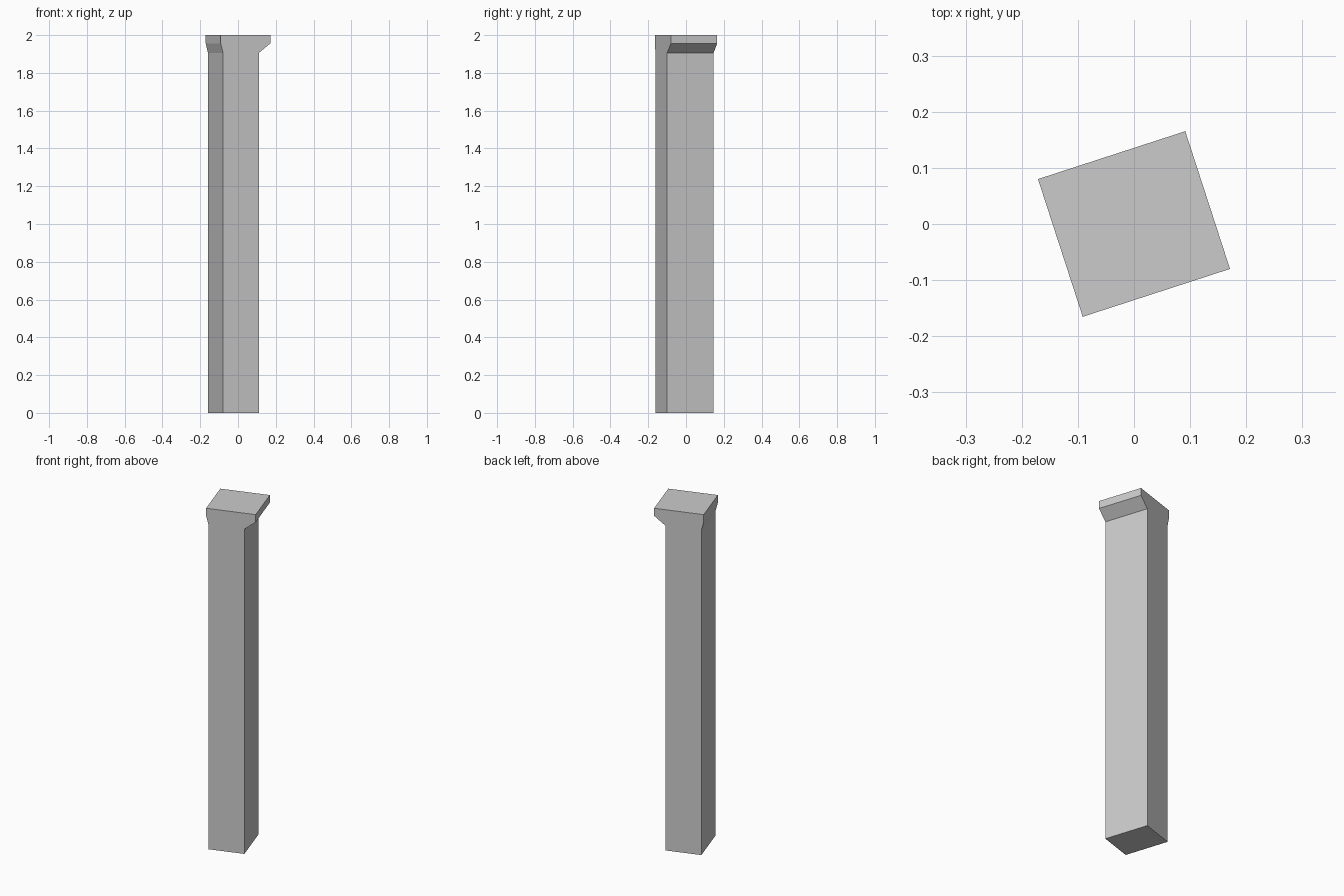
import bpy, bmesh, math
from mathutils import Matrix

if "Cube" in bpy.data.objects:
    bpy.data.objects.remove(bpy.data.objects["Cube"])

# Post silhouette (width, height): shaft with an uneven flared cap
HALF_DEPTH = 0.129
profile = [(-0.125, 0), (0.075, 0), (0.075, 1.906), (0.138, 1.956),
           (0.138, 2), (-0.138, 2), (-0.138, 1.956), (-0.125, 1.906)]

# Extrude the silhouette through the depth, then turn the post 18 degrees
bm = bmesh.new()
face = bm.faces.new([bm.verts.new((u, -HALF_DEPTH, z)) for u, z in profile])
ext = bmesh.ops.extrude_face_region(bm, geom=[face], use_keep_orig=True)
new_verts = [g for g in ext["geom"] if isinstance(g, bmesh.types.BMVert)]
bmesh.ops.translate(bm, verts=new_verts, vec=(0, 2 * HALF_DEPTH, 0))
bmesh.ops.recalc_face_normals(bm, faces=bm.faces[:])
bmesh.ops.transform(bm, verts=bm.verts[:],
                    matrix=Matrix.Rotation(math.radians(18), 4, 'Z'))

mesh = bpy.data.meshes.new("post")
bm.to_mesh(mesh)
bm.free()
post = bpy.data.objects.new("post", mesh)
bpy.context.collection.objects.link(post)
